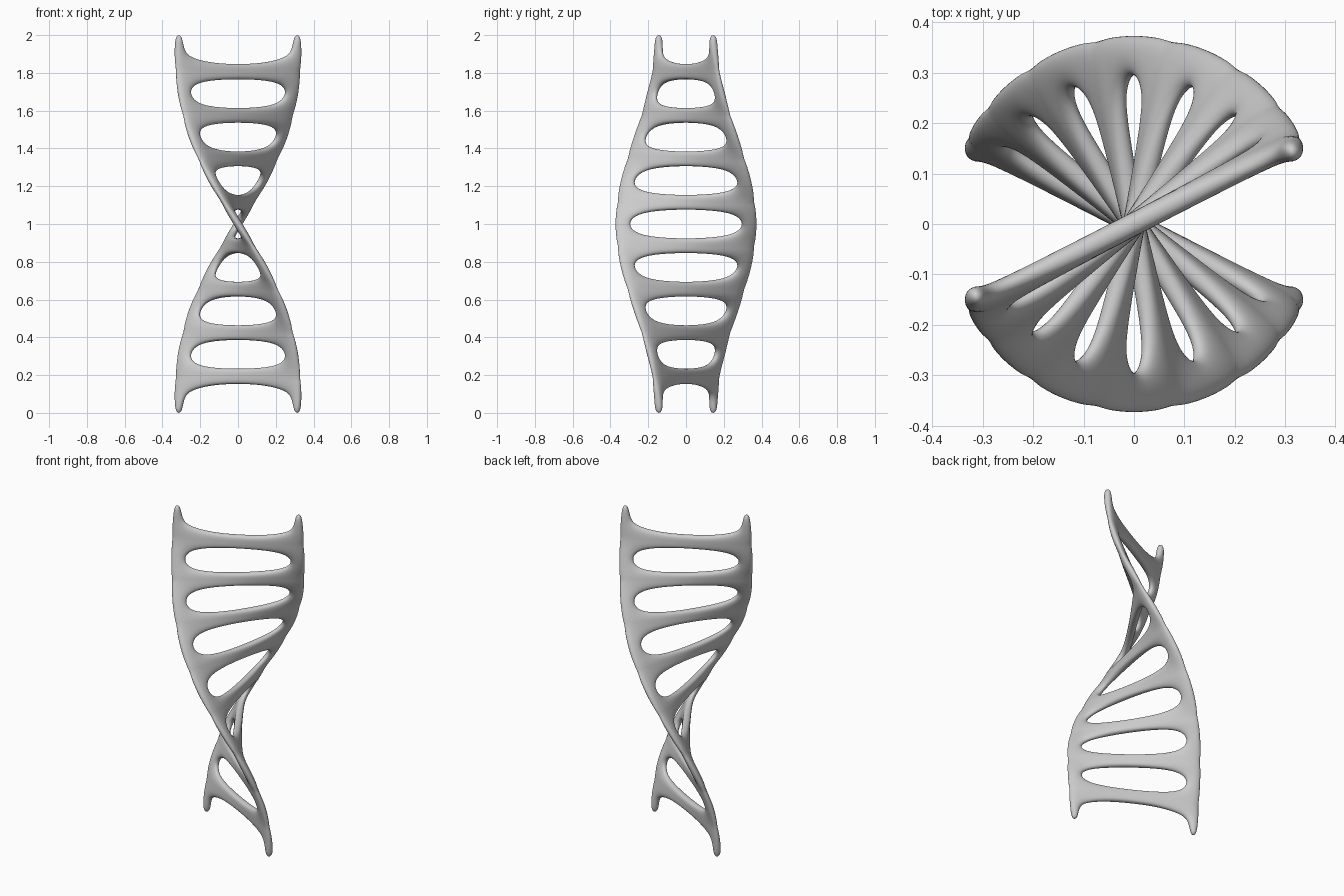
import bpy, bmesh, math

if "Cube" in bpy.data.objects:
    bpy.data.objects.remove(bpy.data.objects["Cube"])

PITCH = 0.23          # spacing of the rungs
HALF = PITCH / 2
WIDTH = 0.377         # outer edge of the rails
HOLE_W, HOLE_H = 0.298, 0.076
THICK = 0.045

bm = bmesh.new()


def face(points):
    bm.faces.new([bm.verts.new((x, 0, z)) for x, z in points])


def power(v, e):
    return math.copysign(abs(v) ** e, v) if abs(v) > 1e-6 else 0.0


def hole_point(i):
    a = math.radians(22.5 * i)
    return HOLE_W * power(math.cos(a), 0.8), HOLE_H * power(math.sin(a), 0.8)


INNER_X = hole_point(3)[0]
# quarter of the cell border, matched to the hole points
QUARTER = [(WIDTH, 0), (WIDTH, HALF / 2), (WIDTH, HALF), (INNER_X, HALF), (0, HALF)]

# seven ladder cells, each a ring of quads around a rounded hole
for k in range(-3, 4):
    for sx in (1, -1):
        for sz in (1, -1):
            def place(p):
                return sx * p[0], sz * p[1] + k * PITCH
            for i in range(4):
                face([place(p) for p in (hole_point(i), QUARTER[i],
                                         QUARTER[i + 1], hole_point(i + 1))])

# end rungs and tapered rail tips, mirrored to all four corners
base = 3.5 * PITCH
a, b, c = (0, base), (INNER_X, base), (WIDTH, base)
a2, b2, e = (0, 0.848), (INNER_X, 0.851), (0.285, 0.882)
d, f = (0.372, 0.92), (0.318, 0.93)
tip_out, tip_in = (0.362, 1.006), (0.328, 1.006)
for sx in (1, -1):
    for sz in (1, -1):
        for quad in ((a, b, b2, a2), (b, c, e, b2), (c, d, f, e), (d, tip_out, tip_in, f)):
            face([(sx * x, sz * z) for x, z in quad])

bmesh.ops.remove_doubles(bm, verts=bm.verts, dist=0.0005)
bmesh.ops.recalc_face_normals(bm, faces=bm.faces)

# twist the flat ladder around its upright axis, easing off at the ends
for v in bm.verts:
    u, z = v.co.x, v.co.z
    ang = math.radians(90 - 65.5 * math.sin(z * math.pi / 2))
    v.co = (u * math.cos(ang), u * math.sin(ang), z + 1)

for p in bm.faces:
    p.smooth = True
mesh = bpy.data.meshes.new("twisted_ladder")
bm.to_mesh(mesh)
bm.free()
ladder = bpy.data.objects.new("twisted_ladder", mesh)
bpy.context.collection.objects.link(ladder)

# thickness and rounding
solid = ladder.modifiers.new("thickness", 'SOLIDIFY')
solid.thickness = THICK
solid.offset = 0
sub = ladder.modifiers.new("rounding", 'SUBSURF')
sub.levels = sub.render_levels = 3
